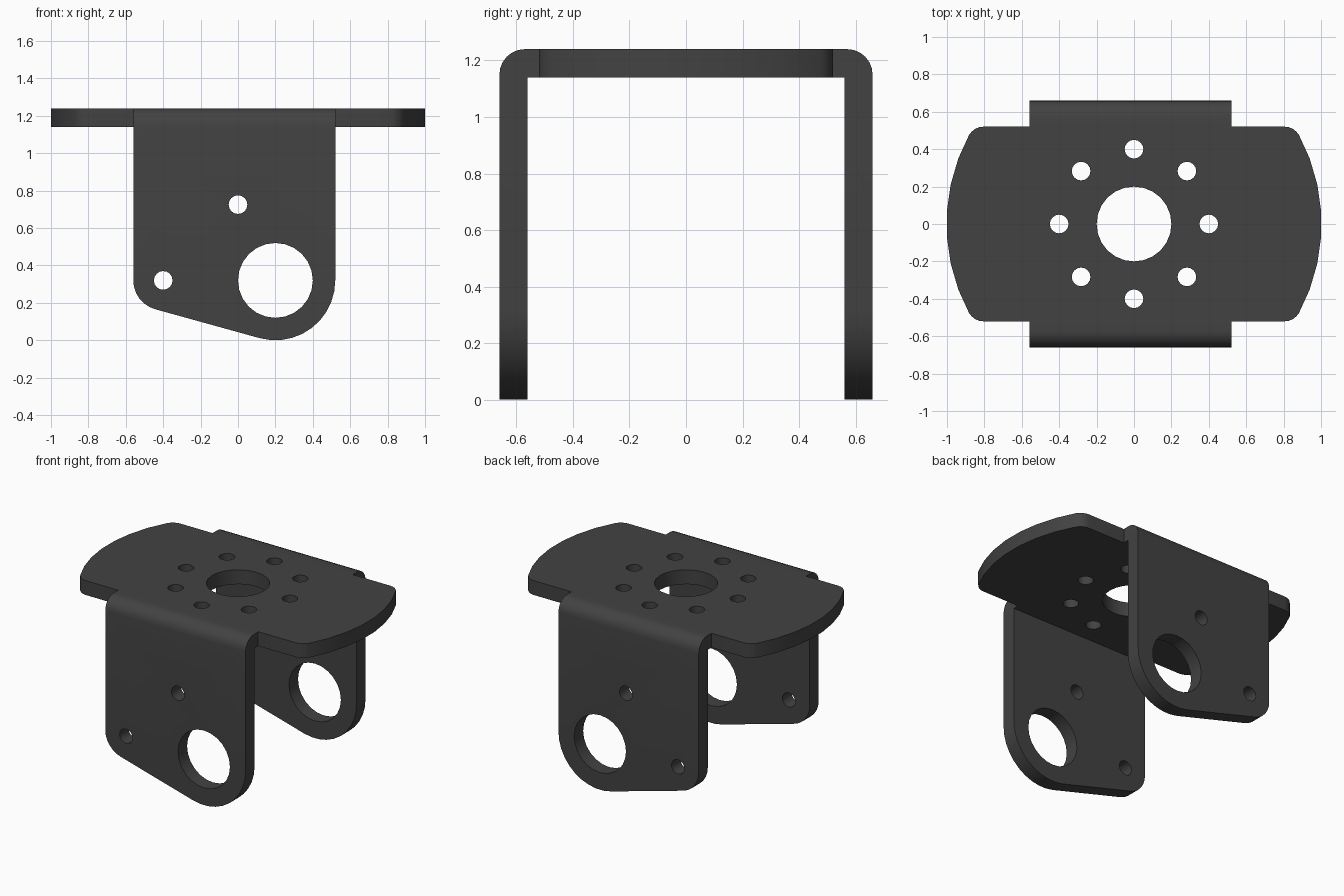
import bpy, bmesh
from math import sin, cos, asin, atan2, radians, pi, sqrt
from mathutils import Vector

if "Cube" in bpy.data.objects:
    bpy.data.objects.remove(bpy.data.objects["Cube"])


def arc(cx, cy, r, a0, a1, n):
    """Points on an arc, angles in radians."""
    return [(cx + r * cos(a0 + (a1 - a0) * i / n),
             cy + r * sin(a0 + (a1 - a0) * i / n)) for i in range(n + 1)]


def add_prism(bm, pts, axis, lo, hi):
    """Extrude a closed 2D outline along an axis between lo and hi."""
    place = {'X': lambda p: (lo, p[0], p[1]),
             'Y': lambda p: (p[0], lo, p[1]),
             'Z': lambda p: (p[0], p[1], lo)}[axis]
    step = Vector([hi - lo if a == axis else 0 for a in 'XYZ'])
    face = bm.faces.new([bm.verts.new(place(p)) for p in pts])
    ext = bmesh.ops.extrude_face_region(bm, geom=[face], use_keep_orig=True)
    bmesh.ops.translate(bm, vec=step, verts=[v for v in ext['geom']
                                             if isinstance(v, bmesh.types.BMVert)])


def make(name, prisms):
    bm = bmesh.new()
    for p in prisms:
        add_prism(bm, *p)
    bmesh.ops.recalc_face_normals(bm, faces=bm.faces)
    me = bpy.data.meshes.new(name)
    bm.to_mesh(me)
    bm.free()
    ob = bpy.data.objects.new(name, me)
    bpy.context.collection.objects.link(ob)
    return ob


def boolean(target, tool, op):
    mod = target.modifiers.new(op, 'BOOLEAN')
    mod.object, mod.operation, mod.solver = tool, op, 'EXACT'
    bpy.context.view_layer.objects.active = target
    bpy.ops.object.modifier_apply(modifier=mod.name)
    bpy.data.objects.remove(tool)


TOP, T, W = 1.24, 0.10, 0.66

# U-shaped folded sheet seen from the side, with rounded outer bends
bend = arc(W - 0.09, TOP - 0.09, 0.09, 0, pi / 2, 6)
half = [(W - T, TOP - T), (W - T, 0 - 0.1), (W, -0.1)] + bend
section = half + [(-y, z) for y, z in reversed(half)]
bracket = make('bracket', [(section, 'X', -1.2, 1.2)])

# Leg outline seen from the front: two corner arcs joined by a sloping tangent
slope = asin(0.16 / 0.6)
down = -pi / 2 - slope
leg = ([(0.52, 1.4), (-0.56, 1.4)]
       + arc(-0.4, 0.32, 0.16, -pi, down, 6)
       + arc(0.2, 0.32, 0.32, down, 0, 10))
boolean(bracket, make('leg_outline', [(leg, 'Y', -1, 1)]), 'INTERSECT')

# Top plate with curved ends and rounded corners
r = 0.08
cy = 0.52 - r
cx = sqrt((1 - r) ** 2 - cy ** 2)
a = atan2(cy, cx)
R = 1 / cos(a / 7)
end = (arc(cx, -cy, r, -pi / 2, -a, 4)[:-1] + arc(0, 0, R, -a, a, 7)
       + arc(cx, cy, r, a, pi / 2, 4)[1:])
plate = end + [(-x, -y) for x, y in end]
boolean(bracket, make('top_plate', [(plate, 'Z', TOP - T, TOP)]), 'UNION')


# Holes: ring and centre bore in the plate, three through both legs
def hole(x, y, r, n):
    return arc(x, y, r, 0, 2 * pi, n)[:-1]


cuts = [(hole(0, 0, 0.2, 24), 'Z', 1.0, 1.4)]
for i in range(8):
    t = radians(45 * i)
    cuts.append((hole(0.4 * cos(t), 0.4 * sin(t), 0.05, 16), 'Z', 1.0, 1.4))
for x, z, rad, n in [(0.2, 0.32, 0.2, 24), (-0.4, 0.32, 0.05, 16), (0, 0.725, 0.05, 16)]:
    cuts.append((hole(x, z, rad, n), 'Y', -1, 1))
boolean(bracket, make('hole_cutters', cuts), 'DIFFERENCE')

# Dark metal finish
mat = bpy.data.materials.new('dark_metal')
mat.diffuse_color = (0.055, 0.055, 0.055, 1)
mat.use_nodes = True
mat.node_tree.nodes["Principled BSDF"].inputs["Base Color"].default_value = mat.diffuse_color
bracket.data.materials.clear()
bracket.data.materials.append(mat)

bpy.context.view_layer.objects.active = bracket
bracket.select_set(True)
bpy.ops.object.shade_smooth_by_angle(angle=radians(30))
